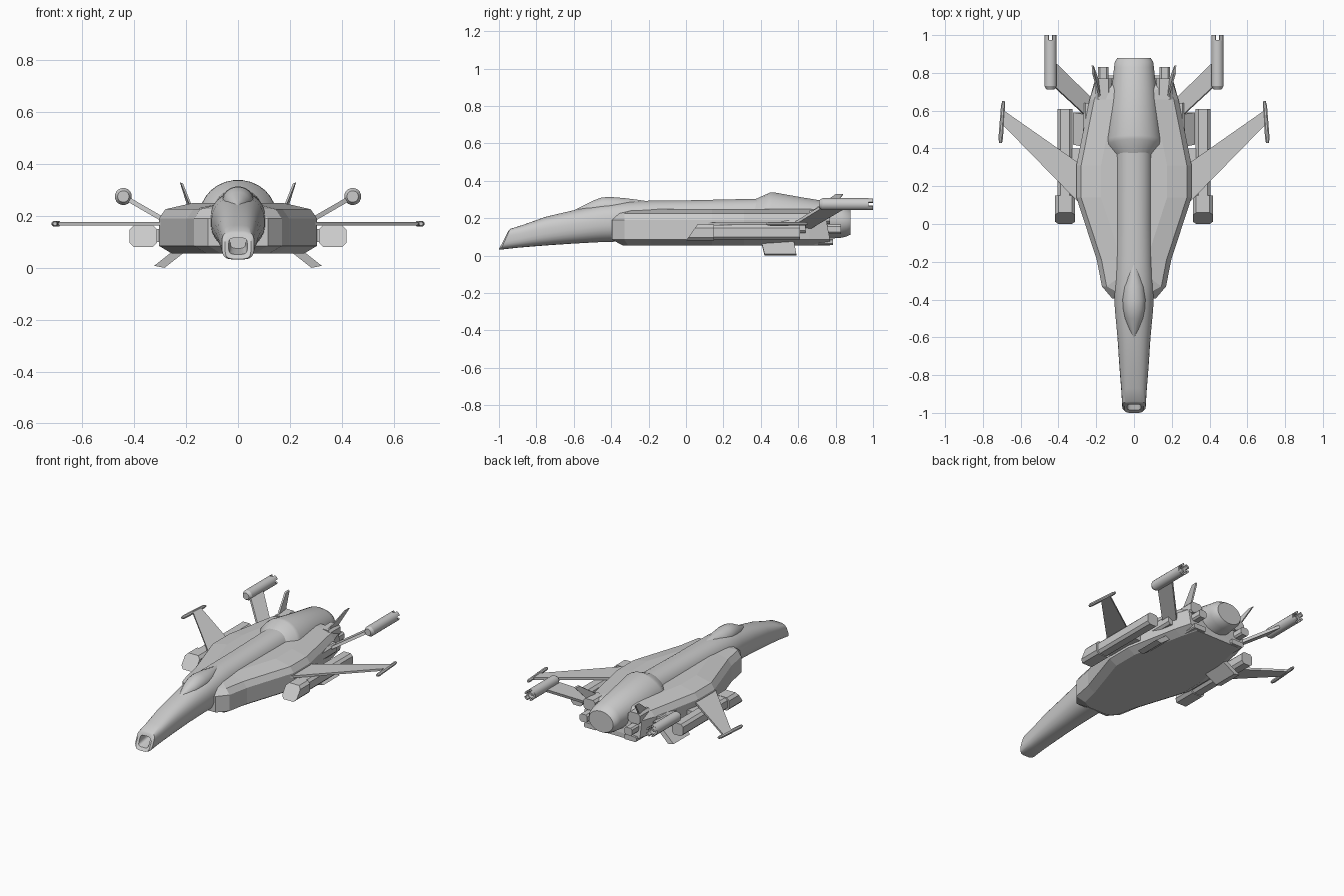
import bpy, bmesh, math
from mathutils import Vector


def loft(name, rings, smooth=None, cap_start=True, cap_end=True, mirror=False):
    """Skin a list of equal-length point rings; optionally mirror across x."""
    bm = bmesh.new()
    vr = [[bm.verts.new(p) for p in r] for r in rings]
    n = len(rings[0])
    for a, b in zip(vr, vr[1:]):
        for i in range(n):
            j = (i + 1) % n
            bm.faces.new((a[i], a[j], b[j], b[i]))
    if cap_start:
        bm.faces.new(vr[0][::-1])
    if cap_end:
        bm.faces.new(vr[-1])
    if mirror:
        geo = bm.verts[:] + bm.edges[:] + bm.faces[:]
        dup = bmesh.ops.duplicate(bm, geom=geo)["geom"]
        for v in dup:
            if isinstance(v, bmesh.types.BMVert):
                v.co.x *= -1
    bmesh.ops.recalc_face_normals(bm, faces=bm.faces[:])
    me = bpy.data.meshes.new(name)
    bm.to_mesh(me)
    bm.free()
    ob = bpy.data.objects.new(name, me)
    bpy.context.collection.objects.link(ob)
    if smooth:
        bpy.ops.object.select_all(action='DESELECT')
        ob.select_set(True)
        bpy.context.view_layer.objects.active = ob
        bpy.ops.object.shade_smooth_by_angle(angle=math.radians(smooth))
    return ob


def section(y, w, z0, z1, e=2.0, shear=0.0, n=28, x=0.0):
    """Superellipse ring at y; shear leans the top backwards."""
    pts = []
    for i in range(n):
        a = 2 * math.pi * (i + 0.5) / n
        c, s = math.cos(a), math.sin(a)
        u = math.copysign(abs(c) ** (2 / e), c)
        v = math.copysign(abs(s) ** (2 / e), s)
        pts.append((x + w * u, y + shear * (v + 1) / 2, (z0 + z1) / 2 + (z1 - z0) / 2 * v))
    return pts


def plate(name, corners, offset):
    """Thick plate from a polygon, thickened both ways along offset; mirrored."""
    o = Vector(offset)
    return loft(name, [[Vector(c) - o for c in corners], [Vector(c) + o for c in corners]], mirror=True)


def box(name, x0, x1, y0, y1, z0, z1, slant=0.0):
    b = min(x1 - x0, z1 - z0) * 0.2
    def ring(y, s):
        pts = [(x0 + b, z0), (x1 - b, z0), (x1, z0 + b), (x1, z1 - b),
               (x1 - b, z1), (x0 + b, z1), (x0, z1 - b), (x0, z0 + b)]
        return [(px, y + s * (pz - z0) / (z1 - z0), pz) for px, pz in pts]
    return loft(name, [ring(y0, slant), ring(y1, 0)], mirror=True)


# Nose and spine, with the hollow intake at the front
loft("fuselage", [
    section(-0.87, 0.03, 0.075, 0.14, 3.5),
    section(-0.985, 0.036, 0.052, 0.115, 4, 0.03),
    section(-1.0, 0.05, 0.034, 0.132, 4, 0.05),
    section(-0.99, 0.062, 0.032, 0.143, 3.6, 0.05),
    section(-0.90, 0.067, 0.042, 0.165, 3, 0.03),
    section(-0.75, 0.078, 0.054, 0.208, 2.6),
    section(-0.60, 0.088, 0.064, 0.243, 2.4),
    section(-0.45, 0.102, 0.072, 0.276, 2.3),
    section(-0.33, 0.108, 0.075, 0.289, 2.3),
    section(-0.20, 0.102, 0.075, 0.294, 2.3),
    section(0.0, 0.100, 0.075, 0.296, 2.3),
    section(0.40, 0.100, 0.075, 0.305, 2.3),
], smooth=35)

# Cockpit canopy: tapered teardrop
cz = 0.235
loft("canopy", [section(y, w, cz - 0.03, t, 2, n=20) for y, w, t in [
    (-0.61, 0.004, 0.238), (-0.56, 0.028, 0.262), (-0.50, 0.048, 0.293),
    (-0.45, 0.058, 0.312), (-0.40, 0.061, 0.314), (-0.33, 0.055, 0.308),
    (-0.25, 0.035, 0.298), (-0.18, 0.008, 0.288)]], smooth=40)

# Main engine with its slanted collar
loft("engine", [
    section(0.335, 0.098, 0.08, 0.300, 2, 0.03),
    section(0.365, 0.146, 0.06, 0.338, 2, 0.085),
    section(0.41, 0.149, 0.06, 0.339, 2, 0.06),
    section(0.60, 0.130, 0.075, 0.312, 2, 0.02),
    section(0.83, 0.106, 0.095, 0.278, 2),
    section(0.86, 0.102, 0.102, 0.262, 2),
    section(0.88, 0.088, 0.112, 0.248, 2)], smooth=30)

# Flat faceted hull, stacked outlines from belly to deck
outline = [(0.115, -0.395), (0.17, -0.33), (0.197, -0.19), (0.305, 0.14),
           (0.305, 0.31), (0.235, 0.66), (0.205, 0.77)]
levels = [(0.055, 0.05, -0.34, 0.77), (0.085, 0.0, -0.395, 0.77), (0.19, 0.0, -0.395, 0.75),
          (0.226, 0.025, -0.36, 0.73), (0.25, 0.13, -0.30, 0.70)]
rings = []
for z, dx, yf, yr in levels:
    half = [(max(x - dx, 0.06), min(max(y, yf + 0.04 * k), yr - 0.04 * (6 - k)) if k in (0, 6) else max(y, yf + 0.03 * k))
            for k, (x, y) in enumerate(outline)]
    rings.append([(x, y, z) for x, y in half] + [(-x, y, z) for x, y in reversed(half)])
loft("hull", rings)

# Swept wings with tip rails
plate("wings", [(0.26, 0.08, 0.17), (0.695, 0.525, 0.17), (0.695, 0.605, 0.17), (0.26, 0.30, 0.17)], (0, 0, 0.007))
loft("wing_tip_rails", [section(y, w, 0.17 - w * 0.9, 0.17 + w * 0.9, 2, n=8, x=x) for y, w, x in [
    (0.43, 0.008, 0.706), (0.45, 0.013, 0.706), (0.63, 0.012, 0.693), (0.65, 0.007, 0.691)]], smooth=30, mirror=True)

# Long side pods with slanted mouths
box("side_pods", 0.325, 0.405, 0.12, 0.61, 0.085, 0.163)
box("pod_mouths", 0.312, 0.418, 0.0, 0.15, 0.08, 0.165, slant=0.06)
box("pod_mounts", 0.24, 0.34, 0.15, 0.40, 0.10, 0.15)

# Splayed ventral fins
plate("ventral_fins", [(0.20, 0.40, 0.085), (0.303, 0.42, 0.004), (0.303, 0.59, 0.004), (0.20, 0.575, 0.085)],
      (0.020, 0, 0.004))

# Canted tail fins
plate("tail_fins", [(0.18, 0.67, 0.235), (0.217, 0.80, 0.327), (0.219, 0.84, 0.327), (0.19, 0.76, 0.235)], (0.005, 0, 0.002))

# Rear cannon arms
plate("cannon_arms", [(0.22, 0.54, 0.147), (0.425, 0.73, 0.265), (0.425, 0.86, 0.265), (0.22, 0.66, 0.147)],
      (-0.004, 0, 0.008))

# Cannon barrels: chamfered front, hollow muzzle
def tube(y, r):
    return section(y, r, 0.275 - r, 0.275 + r, 2, n=16, x=0.442)

loft("cannon_barrels", [tube(0.712, 0.022), tube(0.73, 0.033), tube(0.975, 0.033),
                        tube(0.975, 0.021), tube(0.94, 0.021)], smooth=30, mirror=True)

# Muzzle prongs around each barrel end
for k in range(4):
    arc = []
    for r, steps in ((0.033, (-1, 0, 1)), (0.022, (1, 0, -1))):
        for s in steps:
            a = math.radians(45 + 90 * k + 26 * s)
            arc.append((0.442 + r * math.cos(a), 0.275 + r * math.sin(a)))
    loft(f"muzzle_prong_{k + 1}", [[(x, y, z) for x, z in arc] for y in (0.97, 1.0)], mirror=True)

# Rear equipment blocks and belly skid edges
box("rear_thruster_blocks", 0.135, 0.19, 0.70, 0.83, 0.115, 0.165)
box("rear_deck_blocks", 0.12, 0.205, 0.66, 0.77, 0.17, 0.24)
box("rear_belly_blocks", 0.10, 0.19, 0.60, 0.785, 0.058, 0.09)
box("arm_root_housings", 0.20, 0.27, 0.46, 0.64, 0.12, 0.19)
